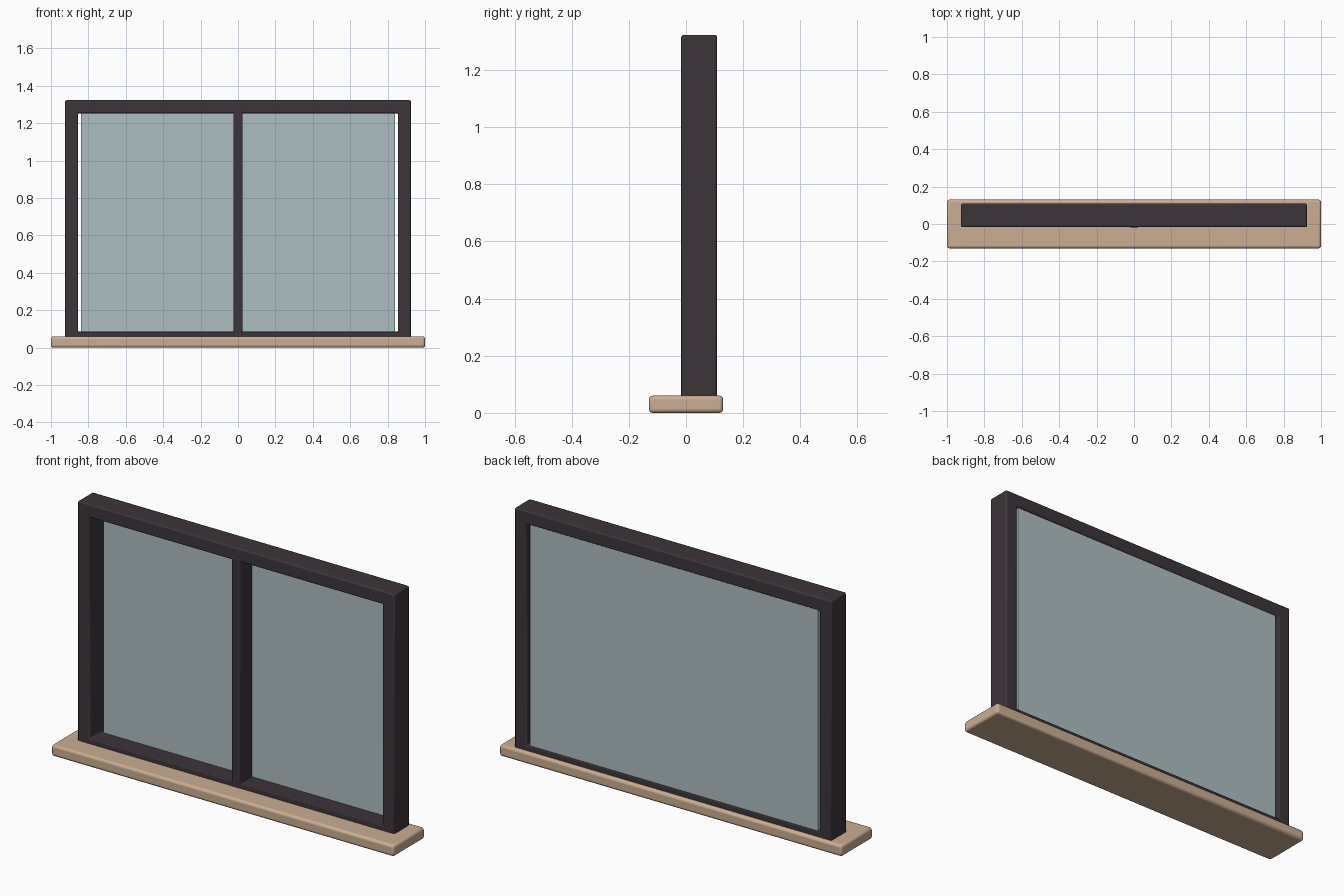
import bpy, bmesh

if "Cube" in bpy.data.objects:
    bpy.data.objects.remove(bpy.data.objects["Cube"])


def material(name, rgb):
    m = bpy.data.materials.new(name)
    m.diffuse_color = (*rgb, 1)
    m.use_nodes = True
    m.node_tree.nodes["Principled BSDF"].inputs["Base Color"].default_value = m.diffuse_color
    return m


def finish(name, bm, mat, bevel):
    bmesh.ops.recalc_face_normals(bm, faces=bm.faces)
    me = bpy.data.meshes.new(name)
    bm.to_mesh(me)
    bm.free()
    ob = bpy.data.objects.new(name, me)
    bpy.context.collection.objects.link(ob)
    me.materials.append(mat)
    if bevel:
        mod = ob.modifiers.new("soft_edges", 'BEVEL')
        mod.width = bevel
        mod.segments = 3
    bpy.ops.object.select_all(action='DESELECT')
    bpy.context.view_layer.objects.active = ob
    ob.select_set(True)
    bpy.ops.object.shade_smooth_by_angle()
    return ob


def box(name, lo, hi, mat, bevel=0):
    bm = bmesh.new()
    bmesh.ops.create_cube(bm, size=1)
    for v in bm.verts:
        v.co = [(a + b) / 2 + c * (b - a) for a, b, c in zip(lo, hi, v.co)]
    return finish(name, bm, mat, bevel)


def rect(bm, x, z0, z1, y):
    return [bm.verts.new((px, y, pz)) for px, pz in
            ((-x, z0), (x, z0), (x, z1), (-x, z1))]


wood = material("wood", (0.60, 0.42, 0.29))
dark = material("dark_frame", (0.045, 0.035, 0.042))
glass = material("glass", (0.43, 0.52, 0.54))

# Sill
box("sill", (-1, -0.13, 0), (1, 0.13, 0.06), wood, 0.013)

# Frame: rectangular ring with inner opening
Y0, Y1 = -0.017, 0.109
bm = bmesh.new()
loops = [rect(bm, 0.925, 0.05, 1.323, Y0), rect(bm, 0.855, 0.085, 1.253, Y0),
         rect(bm, 0.855, 0.085, 1.253, Y1), rect(bm, 0.925, 0.05, 1.323, Y1)]
for a, b in zip(loops, loops[1:] + loops[:1]):
    for i in range(4):
        j = (i + 1) % 4
        bm.faces.new((a[i], a[j], b[j], b[i]))
finish("frame", bm, dark, 0.008)

# Centre bar in front of the glass
box("centre_bar", (-0.025, Y0 - 0.001, 0.05), (0.025, 0.085, 1.27), dark, 0.005)

# Glass pane near the back, with a small gap at each side
box("glass_pane", (-0.84, 0.08, 0.08), (0.84, 0.1, 1.26), glass)
